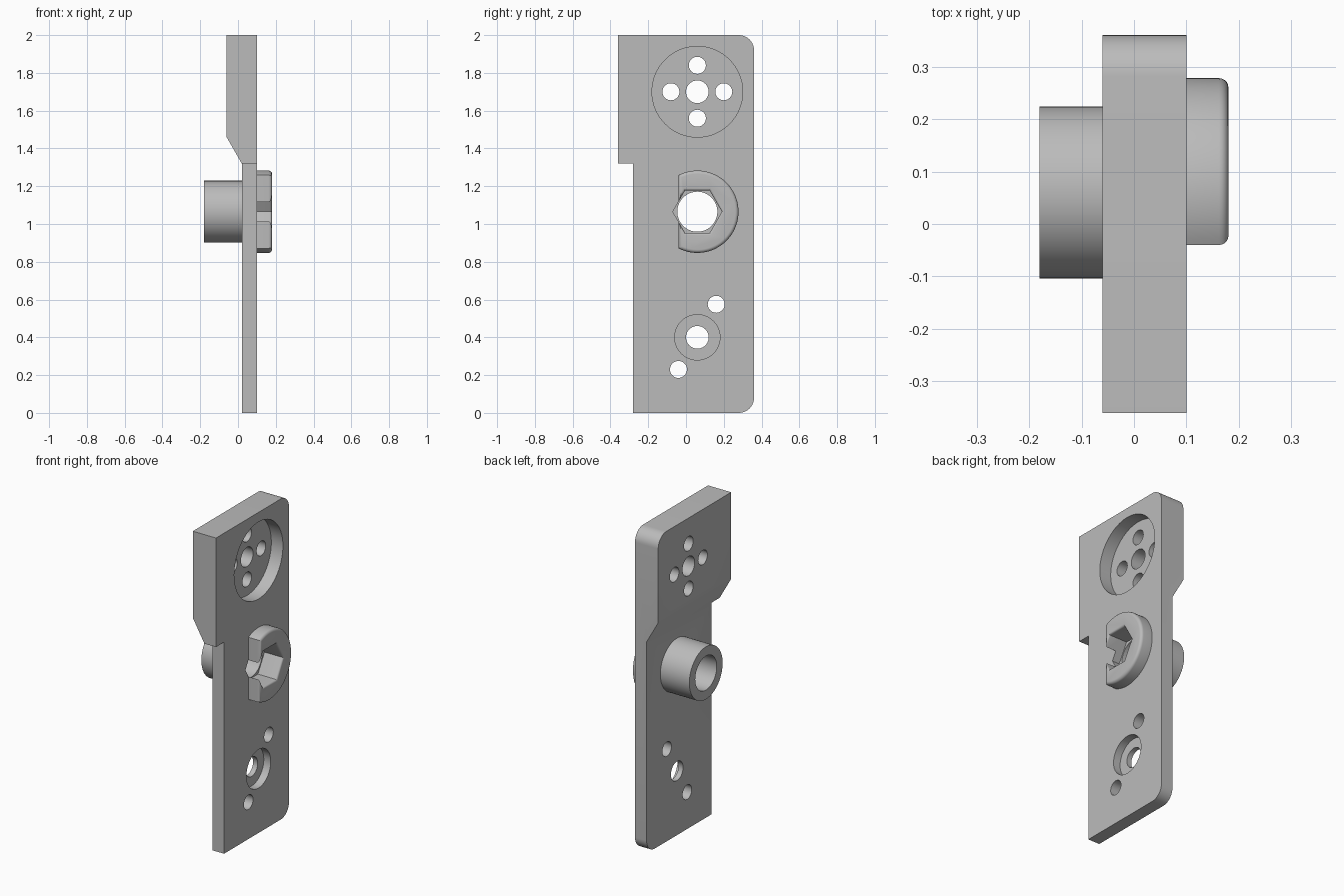
import bpy, bmesh
from math import sin, cos, pi, radians, acos

cube = bpy.data.objects.get("Cube")
if cube:
    bpy.data.objects.remove(cube, do_unlink=True)

grey = bpy.data.materials.new("plain grey")
grey.use_nodes = True
grey.diffuse_color = (0.5, 0.5, 0.5, 1)
grey.node_tree.nodes["Principled BSDF"].inputs["Base Color"].default_value = (0.5, 0.5, 0.5, 1)

CY, HUB_Z, TOP_Z, LOW_Z = 0.06, 1.065, 1.70, 0.40


def arc(y, z, r, start, end, steps):
    """Points on an arc in the side plane, angles in radians."""
    return [(y + r * cos(start + (end - start) * i / steps),
             z + r * sin(start + (end - start) * i / steps)) for i in range(steps + 1)]


def circle(y, z, r, n=64):
    return arc(y, z, r, 0, 2 * pi, n)[:-1]


def loft(name, rings, bevel=0):
    """Solid skinned through equal-length rings; the last cap edge can be rounded."""
    bm = bmesh.new()
    loops = [[bm.verts.new(p) for p in ring] for ring in rings]
    n = len(loops[0])
    bm.faces.new(loops[0])
    cap = bm.faces.new(loops[-1])
    for a, b in zip(loops, loops[1:]):
        for i in range(n):
            j = (i + 1) % n
            bm.faces.new((a[i], a[j], b[j], b[i]))
    bmesh.ops.recalc_face_normals(bm, faces=bm.faces)
    if bevel:
        bmesh.ops.bevel(bm, geom=list(cap.edges), offset=bevel, segments=5,
                        profile=0.5, affect='EDGES')
    mesh = bpy.data.meshes.new(name)
    bm.to_mesh(mesh)
    bm.free()
    mesh.materials.append(grey)
    obj = bpy.data.objects.new(name, mesh)
    bpy.context.collection.objects.link(obj)
    return obj


def prism(name, outline, x0, x1, bevel=0):
    return loft(name, [[(x, y, z) for y, z in outline] for x in (x0, x1)], bevel)


def cut(obj, cutters):
    """Subtract each cutter in turn, applying the modifier."""
    bpy.context.view_layer.objects.active = obj
    for cutter in cutters:
        cutter.hide_render = True
        mod = obj.modifiers.new("cut", 'BOOLEAN')
        mod.operation, mod.solver, mod.object = 'DIFFERENCE', 'EXACT', cutter
        bpy.ops.object.modifier_apply(modifier=mod.name)


# Plate: stepped front edge, rounded rear corners
R = 0.08
plate = prism("plate", [(-0.28, 0)] + arc(0.36 - R, R, R, -pi / 2, 0, 10)
              + arc(0.36 - R, 2 - R, R, 0, pi / 2, 10)
              + [(-0.36, 2), (-0.36, 1.32), (-0.28, 1.32)], -0.06, 0.10)

# Thinner lower section with a sloping shoulder
thinning = [(-0.3, -0.1), (0.02, -0.1), (0.02, 1.32), (-0.14, 1.60), (-0.3, 1.60)]
thin_cutter = loft("thinning_cutter", [[(x, y, z) for x, z in thinning] for y in (-0.5, 0.5)])

# Round recesses and through holes
plate_cutters = [thin_cutter,
                 prism("upper_recess_cutter", circle(CY, TOP_Z, 0.24, 96), 0.02, 0.2),
                 prism("lower_recess_cutter", circle(CY, LOW_Z, 0.12), 0.052, 0.2)]
holes = [(CY, TOP_Z, 0.06), (CY, LOW_Z, 0.06),
         (CY + 0.1, 0.575, 0.045), (CY - 0.1, 0.23, 0.045)]
holes += [(CY + 0.14 * cos(a), TOP_Z + 0.14 * sin(a), 0.045)
          for a in (0, pi / 2, pi, 3 * pi / 2)]
plate_cutters += [prism("hole_cutter", circle(y, z, r, 40), -0.3, 0.3) for y, z, r in holes]

# Hub bore and hexagonal socket with a softened mouth
bore = prism("bore_cutter", circle(CY, HUB_Z, 0.106), -0.4, 0.4)
mouth = [(0.05, 0.13)]
mouth += [(0.168 + 0.012 * sin(a), 0.13 + 0.014 * (1 - cos(a)))
          for a in (0, pi / 8, pi / 4, 3 * pi / 8, pi / 2)]
mouth.append((0.25, 0.144))
socket = loft("socket_cutter", [[(x, y, z) for y, z in circle(CY, HUB_Z, r, 6)]
                                for x, r in mouth])
cut(plate, plate_cutters + [bore, socket])

# Hollow boss on the right-hand side
boss = prism("boss", circle(CY, HUB_Z, 0.164, 96), 0.02, -0.18)
cut(boss, [bore])

# Collar with a flat front side and rounded outer rim
half = acos(-0.10 / 0.218)
collar = prism("socket_collar", arc(CY, HUB_Z, 0.218, -half, half, 64), 0.10, 0.18, 0.018)
cut(collar, [bore, socket])

# Remove the cutters and smooth the round surfaces
for cutter in plate_cutters + [bore, socket]:
    bpy.data.objects.remove(cutter, do_unlink=True)
bpy.ops.object.select_all(action='DESELECT')
for part in (plate, boss, collar):
    part.select_set(True)
bpy.context.view_layer.objects.active = plate
bpy.ops.object.shade_smooth_by_angle(angle=radians(30))
